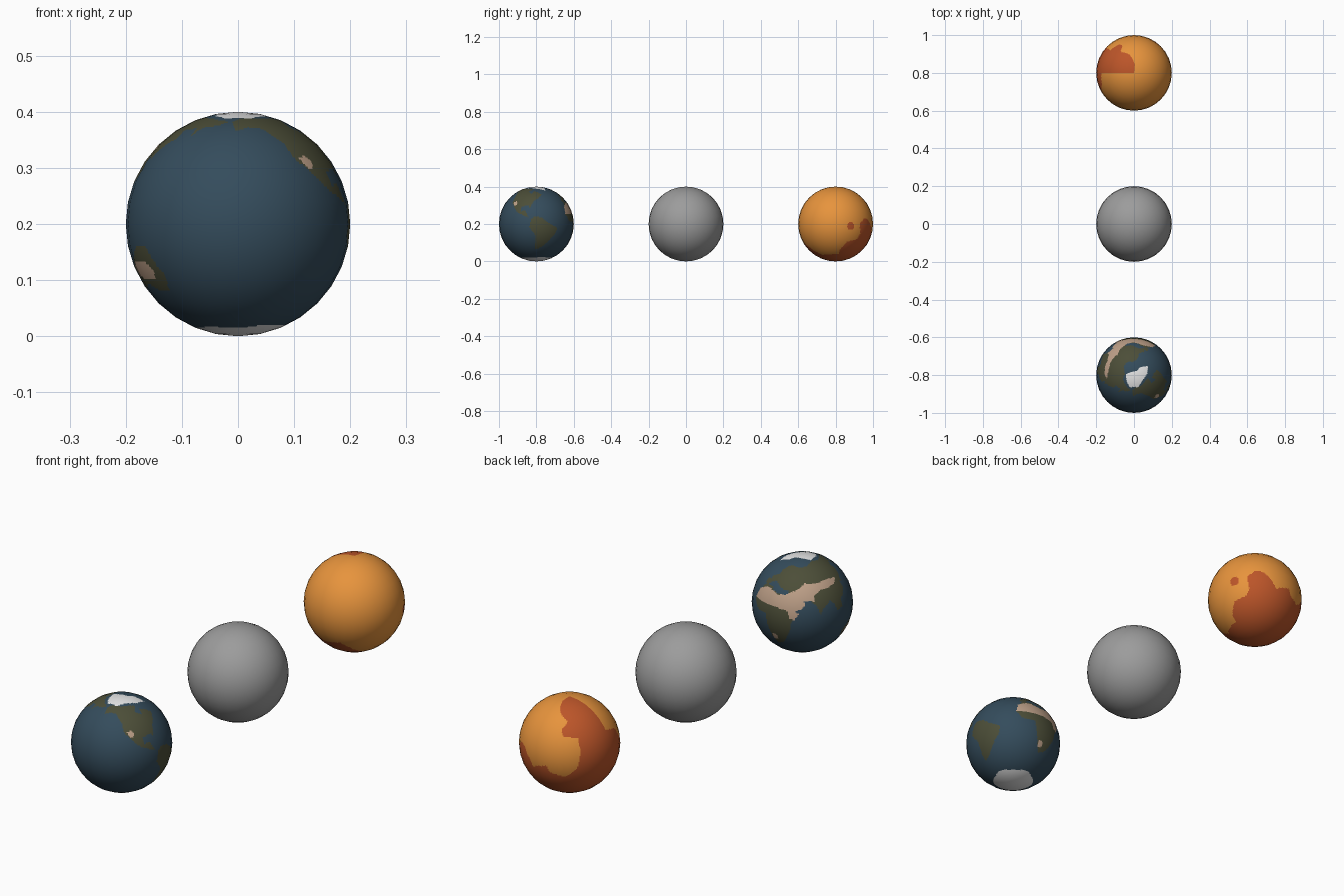
import bpy, bmesh, math

if "Cube" in bpy.data.objects:
    bpy.data.objects.remove(bpy.data.objects["Cube"])

R = 0.2


def material(name, rgb):
    m = bpy.data.materials.new(name)
    lin = [(c / 255 / 12.92) if c < 11 else ((c / 255 + 0.055) / 1.055) ** 2.4 for c in rgb]
    m.diffuse_color = (*lin, 1)
    m.use_nodes = True
    m.node_tree.nodes["Principled BSDF"].inputs["Base Color"].default_value = m.diffuse_color
    return m


SEA = material("sea_blue", (52, 76, 92))
LAND = material("land_green", (76, 78, 56))
SAND = material("desert_sand", (190, 160, 136))
ICE = material("ice_white", (232, 232, 232))
ORANGE = material("planet_orange", (236, 151, 62))
RUST = material("planet_rust", (188, 85, 41))
GREY = material("moon_grey", (156, 156, 156))


def pairs(flat):
    return list(zip(flat[::2], flat[1::2]))


def inside(x, y, poly):
    hit = False
    x0, y0 = poly[-1]
    for x1, y1 in poly:
        if (y0 > y) != (y1 > y) and x < x0 + (y - y0) * (x1 - x0) / (y1 - y0):
            hit = not hit
        x0, y0 = x1, y1
    return hit


def sphere(name, y, mats, rule=None):
    """Faceted ball; with a rule, its facets are split finely and coloured by direction."""
    bm = bmesh.new()
    bmesh.ops.create_uvsphere(bm, u_segments=32, v_segments=16, radius=R)
    if rule:
        bmesh.ops.subdivide_edges(bm, edges=bm.edges[:], cuts=7, use_grid_fill=True)
    for f in bm.faces:
        f.smooth = True
        if rule:
            d = f.calc_center_median().normalized()
            f.material_index = rule(d, math.degrees(math.atan2(d.y, d.x)),
                                    math.degrees(math.asin(d.z)))
    me = bpy.data.meshes.new(name)
    bm.to_mesh(me)
    bm.free()
    for m in mats:
        me.materials.append(m)
    me.normals_split_custom_set_from_vertices([v.co.normalized() for v in me.vertices])
    ob = bpy.data.objects.new(name, me)
    ob.location = (0, y, R)
    bpy.context.collection.objects.link(ob)


# coarse land outlines (longitude, latitude)
north_america = pairs([-167, 66, -155, 71, -125, 70, -95, 70, -82, 68, -94, 60, -82, 54, -78, 62,
                       -65, 58, -57, 52, -66, 44, -75, 38, -81, 26, -84, 30, -97, 28, -97, 20,
                       -88, 21, -83, 10, -78, 8, -95, 15, -105, 20, -113, 29, -121, 35, -124, 46,
                       -135, 58, -150, 60, -162, 56])
south_america = pairs([-78, 8, -72, 12, -60, 9, -50, 1, -36, -6, -39, -16, -48, -26, -57, -36,
                       -65, -41, -73, -42, -72, -30, -71, -18, -81, -5])
africa = pairs([-17, 15, -9, 32, -5, 36, 10, 37, 11, 33, 20, 31, 32, 31, 37, 22, 43, 12, 51, 11,
                42, 0, 40, -12, 35, -22, 30, -31, 20, -35, 16, -28, 12, -15, 9, -1, 9, 4, -8, 5])
eurasia = pairs([-9, 37, -9, 43, -2, 44, -4, 48, 8, 54, 6, 60, 12, 66, 25, 70, 40, 67, 68, 69,
                 80, 73, 105, 76, 130, 72, 160, 70, 189, 66, 178, 62, 163, 60, 157, 52, 155, 59,
                 140, 57, 141, 50, 128, 40, 126, 35, 121, 39, 122, 30, 115, 22, 108, 20, 109, 11,
                 104, 9, 99, 8, 97, 17, 91, 22, 80, 14, 77, 8, 72, 20, 66, 25, 57, 26, 45, 13,
                 35, 28, 36, 36, 22, 38, 12, 44, 3, 42, -1, 37])
australia = pairs([113, -23, 122, -17, 131, -12, 142, -11, 146, -19, 153, -27, 150, -37,
                   140, -37, 131, -32, 116, -35])
lands = [north_america, south_america, africa, eurasia, australia]

# deserts
great_desert = pairs([-16, 16, -13, 28, 0, 34, 10, 33, 20, 30, 32, 31, 36, 34, 45, 37, 52, 41,
                      58, 46, 75, 45, 90, 46, 105, 46, 118, 44, 110, 39, 95, 37, 80, 36, 71, 31,
                      71, 24, 66, 25, 57, 26, 58, 20, 53, 16, 45, 13, 51, 11, 46, 3, 40, 5,
                      38, 13, 25, 15, 5, 15])
south_desert = pairs([118, -22, 125, -19, 138, -20, 144, -25, 141, -30, 130, -30, 119, -28])
west_desert = pairs([-118, 36, -112, 38, -107, 34, -109, 30, -114, 30])
dry_basin = pairs([15, -27, 16, -20, 22, -20, 23, -26, 19, -29])
deserts = [great_desert, south_desert, west_desert, dry_basin]

# northern ice as seen straight down on a unit circle
north_ice = pairs([-.22, .03, -.08, .08, .08, .11, .16, .21, .37, .24, .35, .03, .24, -.13,
                   .11, -.32, -.11, -.32, -.19, -.19])


def blue_planet_rule(d, az, lat):
    lon = (az - 70 + 170) % 360 - 170
    if lat < -65 + 2.5 * math.cos(math.radians(lon + 20)) + math.sin(math.radians(lon * 5)):
        return 3
    if d.z > 0 and inside(d.x, d.y, north_ice):
        return 3
    if any(inside(lon, lat, p) for p in deserts):
        return 2
    return 1 if any(inside(lon, lat, p) for p in lands) else 0


# dark plains of the orange planet (azimuth, latitude)
plains = pairs([-40, -56, 9, -53, 8, -45, 20, -29, 39, -24, 43, -15, 40, 0, 51, 9, 61, 7, 72, -4,
                78, -13, 83, -10, 97, -6, 101, -14, 120, -19, 134, -6, 138, 13, 136, 29, 115, 32,
                114, 40, 122, 49, 104, 60, 85, 78, 80, 91, 180, 91, 180, 30, 200, 25, 215, 0,
                225, -20, 257, -37, 286, -31, 306, -47, 320, -56, 320, -91, -40, -91])


def orange_planet_rule(d, az, lat):
    lon = (az + 40) % 360 - 40
    spot = math.hypot(lon - 24, lat + 3) < 6
    return 1 if spot or inside(lon, lat, plains) else 0


sphere("blue_planet", -0.8, [SEA, LAND, SAND, ICE], blue_planet_rule)
sphere("grey_moon", 0.0, [GREY])
sphere("orange_planet", 0.8, [ORANGE, RUST], orange_planet_rule)
